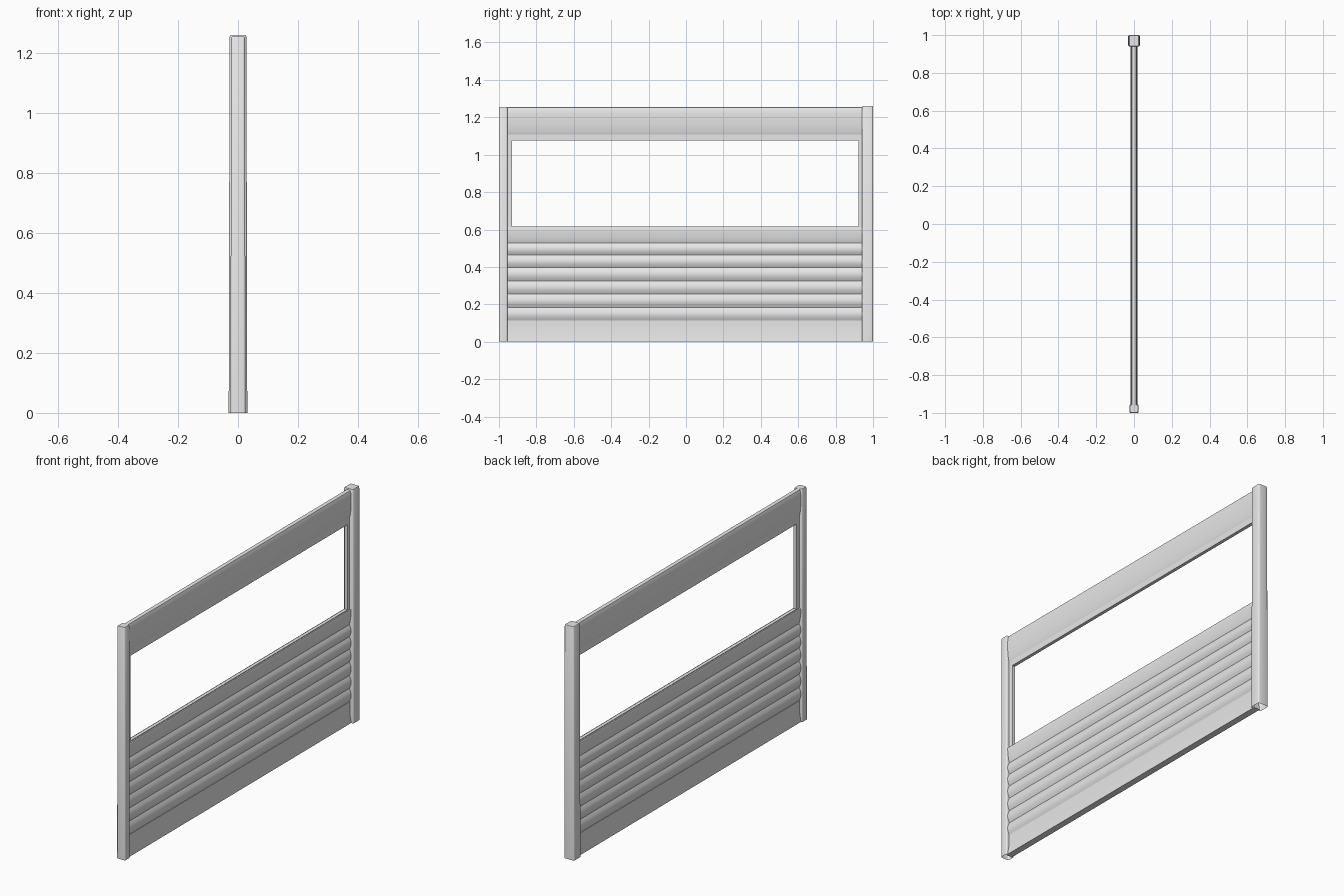
import bpy, bmesh, math

cube = bpy.data.objects.get("Cube")
if cube:
    bpy.data.objects.remove(cube, do_unlink=True)

grey = bpy.data.materials.new("light grey")
grey.use_nodes = True
grey.diffuse_color = (0.8, 0.8, 0.8, 1)
grey.node_tree.nodes["Principled BSDF"].inputs["Base Color"].default_value = (0.8, 0.8, 0.8, 1)

INNER_LEFT, INNER_RIGHT = -0.965, 0.95   # panel ends, tucked inside the posts


def finish(name, bm, angle=35):
    bmesh.ops.recalc_face_normals(bm, faces=bm.faces)
    mesh = bpy.data.meshes.new(name)
    bm.to_mesh(mesh)
    bm.free()
    mesh.materials.append(grey)
    obj = bpy.data.objects.new(name, mesh)
    bpy.context.collection.objects.link(obj)
    bpy.ops.object.select_all(action="DESELECT")
    obj.select_set(True)
    bpy.context.view_layer.objects.active = obj
    bpy.ops.object.shade_smooth_by_angle(angle=math.radians(angle))
    return obj


def extrude_profile(name, half):
    """Mirror a half profile of (x, z) in x and sweep it along y."""
    outline = half + [(-x, z) for x, z in reversed(half)]
    bm = bmesh.new()
    face = bm.faces.new([bm.verts.new((x, INNER_LEFT, z)) for x, z in outline])
    ext = bmesh.ops.extrude_face_region(bm, geom=[face])["geom"]
    moved = [v for v in ext if isinstance(v, bmesh.types.BMVert)]
    bmesh.ops.translate(bm, verts=moved, vec=(0, INNER_RIGHT - INNER_LEFT, 0))
    return finish(name, bm)


def bulge(low, high, x_in, x_out, steps=8):
    """Convex arc from low to high in z."""
    return [(x_in + (x_out - x_in) * math.sin(math.pi * i / steps),
             low + (high - low) * i / steps) for i in range(steps + 1)]


def post(name, y0, y1, top_half, bottom_half, height, radius):
    """Slightly tapered hollow post, rounded corners, eased cap, open foot."""
    cy, hy = (y0 + y1) / 2, (y1 - y0) / 2

    def ring(hx, z, shrink=0):
        pts = []
        for k, (sx, sy) in enumerate([(1, 1), (-1, 1), (-1, -1), (1, -1)]):
            for j in range(4):
                a = math.pi / 2 * (k + j / 3)
                pts.append((sx * (hx - radius) + (radius - shrink) * math.cos(a),
                            cy + sy * (hy - radius) + (radius - shrink) * math.sin(a), z))
        return [bm.verts.new(p) for p in pts]

    bm = bmesh.new()
    rings = [ring(bottom_half, 0), ring(top_half, height - 0.006),
             ring(top_half, height, 0.003)]
    for a, b in zip(rings, rings[1:]):
        for i in range(len(a)):
            j = (i + 1) % len(a)
            bm.faces.new((a[i], a[j], b[j], b[i]))
    bm.faces.new(rings[-1])
    return finish(name, bm)


def box(name, y0, y1, z0, z1, half):
    bm = bmesh.new()
    bmesh.ops.create_cube(bm, size=1)
    bmesh.ops.scale(bm, vec=(2 * half, y1 - y0, z1 - z0), verts=bm.verts)
    bmesh.ops.translate(bm, vec=(0, (y0 + y1) / 2, (z0 + z1) / 2), verts=bm.verts)
    return finish(name, bm)


# End posts
post("wide_post", 0.94, 1.0, 0.028, 0.031, 1.26, 0.008)
post("narrow_post", -1.0, -0.955, 0.023, 0.025, 1.255, 0.007)

# Bottom rail with sloped foot
extrude_profile("bottom_rail", [(0.018, 0), (0.017, 0.008), (0.010, 0.048), (0.010, 0.113)])

# Rounded slats
slat_edges = [0.112, 0.184, 0.254, 0.326, 0.396, 0.463, 0.528]
for n, (low, high) in enumerate(zip(slat_edges, slat_edges[1:])):
    extrude_profile(f"slat_{n + 1}", bulge(low, high, 0.007, 0.018))

# Ledge under the opening, flaring outward to its top
extrude_profile("ledge", [(0.006, 0.527), (0.010, 0.538), (0.014, 0.56),
                          (0.017, 0.585), (0.018, 0.608), (0.016, 0.612)])

# Frame around the opening
box("frame_head", INNER_LEFT, INNER_RIGHT, 1.075, 1.11, 0.009)
box("frame_sill", INNER_LEFT, INNER_RIGHT, 0.60, 0.616, 0.009)
box("frame_jamb_narrow", INNER_LEFT, -0.93, 0.60, 1.10, 0.009)
box("frame_jamb_wide", 0.922, INNER_RIGHT, 0.60, 1.10, 0.009)

# Top beam, curving inward toward its lower edge
extrude_profile("top_beam", [(0.003, 1.094), (0.008, 1.104), (0.012, 1.12), (0.0155, 1.143),
                             (0.0175, 1.17), (0.018, 1.195), (0.0175, 1.22),
                             (0.0155, 1.24), (0.011, 1.252), (0.006, 1.255)])
